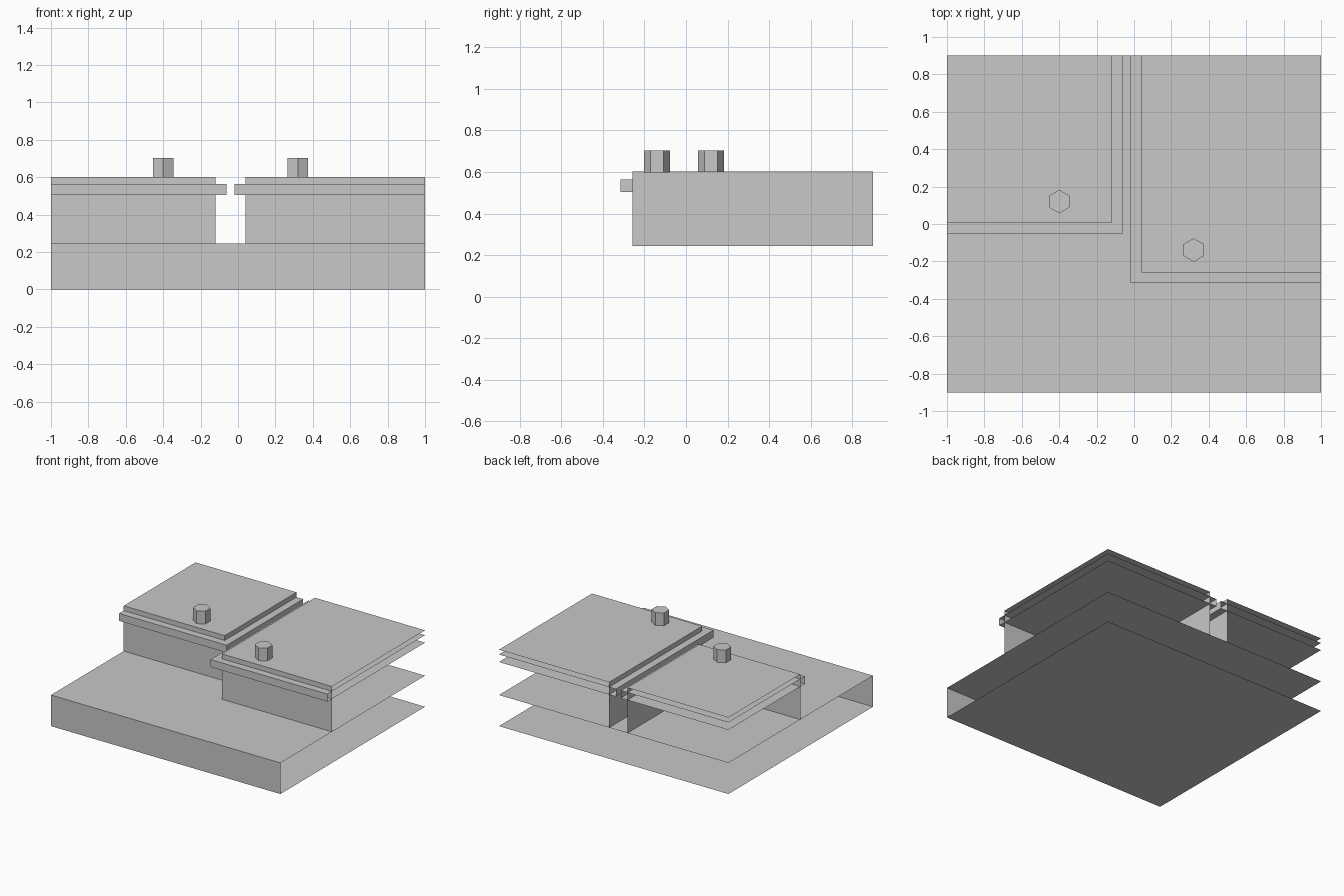
import bpy, bmesh
from mathutils import Vector, Matrix

if "Cube" in bpy.data.objects:
    bpy.data.objects.remove(bpy.data.objects["Cube"])

grey = bpy.data.materials.new("light grey")
grey.diffuse_color = (0.58, 0.58, 0.58, 1)
grey.use_nodes = True
grey.node_tree.nodes["Principled BSDF"].inputs["Base Color"].default_value = grey.diffuse_color

LEFT, RIGHT = Vector((-1, 0, 0)), Vector((1, 0, 0))
BACK, DOWN = Vector((0, 1, 0)), Vector((0, 0, -1))


def finish(name, bm):
    mesh = bpy.data.meshes.new(name)
    bm.to_mesh(mesh)
    bm.free()
    mesh.materials.append(grey)
    bpy.context.collection.objects.link(bpy.data.objects.new(name, mesh))


def open_box(name, low, high, open_sides):
    """Box between two corners, with the faces on the open sides left out."""
    low, high = Vector(low), Vector(high)
    bm = bmesh.new()
    bmesh.ops.create_cube(bm, size=1)
    bmesh.ops.transform(bm, verts=bm.verts, matrix=Matrix.Translation((low + high) / 2)
                        @ Matrix.Diagonal((high - low).to_4d()))
    bm.normal_update()
    gone = [f for f in bm.faces if any(f.normal.dot(s) > 0.9 for s in open_sides)]
    bmesh.ops.delete(bm, geom=gone, context='FACES')
    finish(name, bm)


def hex_post(name, x, y):
    """Six-sided post standing on a roof."""
    bm = bmesh.new()
    bmesh.ops.create_cone(bm, cap_ends=True, segments=6, radius1=0.063, radius2=0.063, depth=0.106)
    bmesh.ops.translate(bm, verts=bm.verts, vec=(x, y, 0.65))
    finish(name, bm)


# Base slab, open at both ends and at the back
BASE_TOP = 0.245
open_box("base_slab", (-1, -0.9, 0), (1, 0.9, BASE_TOP), [LEFT, RIGHT, BACK])

# Two corner blocks, each with a ledge slab running through it
OUT = 0.058  # overhang of the ledge
for side, x_in, y_front, outer in (("left", -0.12, 0.006, LEFT), ("right", 0.04, -0.258, RIGHT)):
    s = outer.x
    for part, grow, z0, z1, extra in (("block", 0, BASE_TOP, 0.602, [DOWN]),
                                      ("ledge", OUT, 0.505, 0.564, [])):
        xs = sorted((s, x_in - s * grow))
        open_box(f"{side}_{part}", (xs[0], y_front - grow, z0), (xs[1], 0.9, z1),
                 [outer, BACK] + extra)

# Roof posts
hex_post("left_post", -0.4, 0.12)
hex_post("right_post", 0.32, -0.139)
